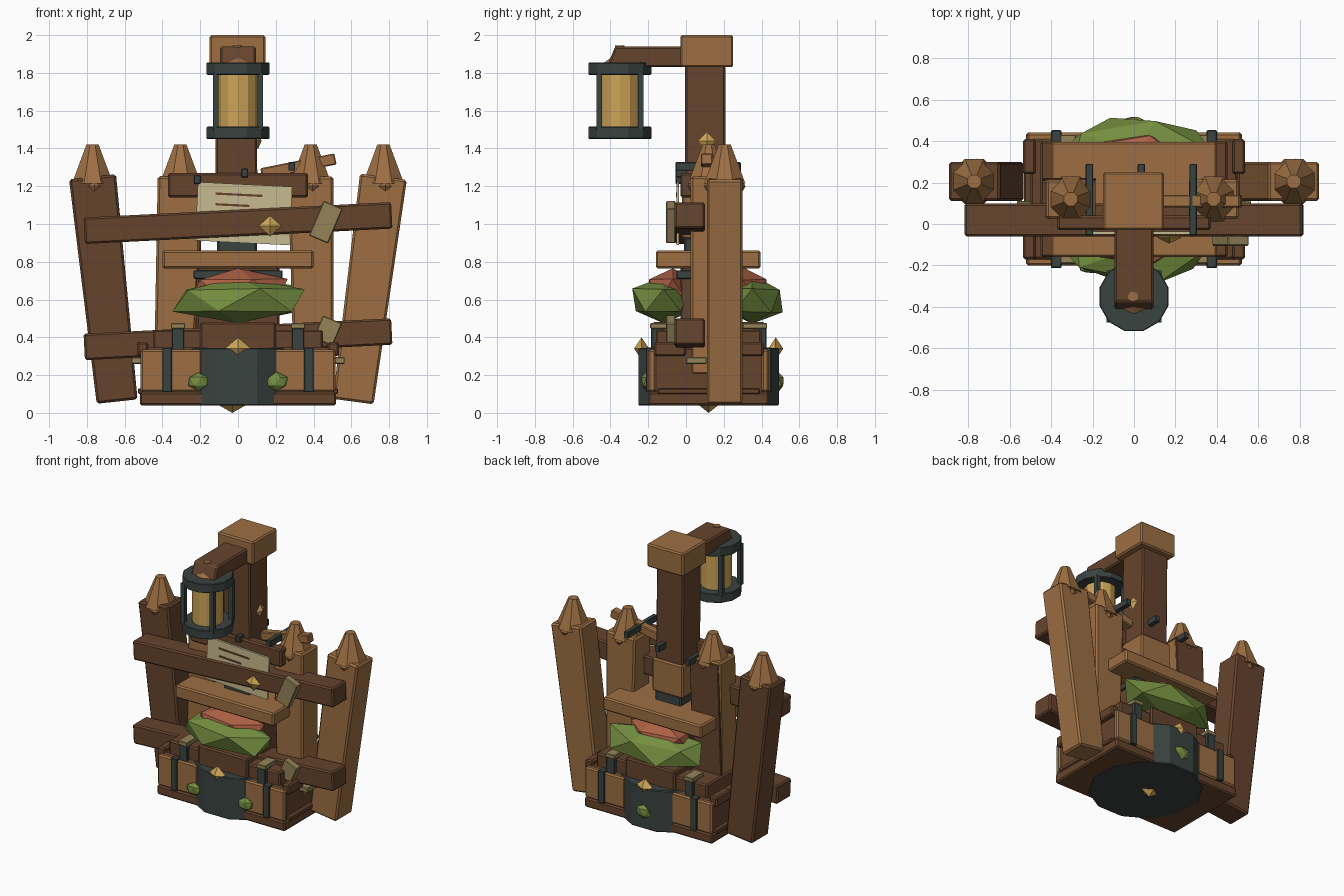
import bpy, bmesh, math, random
from mathutils import Matrix, Vector

if "Cube" in bpy.data.objects:
    bpy.data.objects.remove(bpy.data.objects["Cube"])

random.seed(4)


def mat(name, hexcol):
    m = bpy.data.materials.new(name)
    lin = []
    for i in (0, 2, 4):
        c = int(hexcol[i:i + 2], 16) / 255
        lin.append(c / 12.92 if c < 0.04 else ((c + 0.055) / 1.055) ** 2.4)
    m.diffuse_color = (*lin, 1)
    m.use_nodes = True
    m.node_tree.nodes["Principled BSDF"].inputs["Base Color"].default_value = m.diffuse_color
    return m


LIGHT = mat("light_wood", "9D6F43")
DARK = mat("dark_wood", "65442D")
METAL = mat("dark_metal", "3A4340")
GOLD = mat("amber", "CDA457")
GREEN = mat("leaf_green", "758F40")
CLAY = mat("clay_red", "AE6145")
PAPER = mat("parchment", "C9BB90")
STRAW = mat("straw", "958459")


def finish(name, bm, material, bevel=0.0):
    bmesh.ops.recalc_face_normals(bm, faces=bm.faces)
    me = bpy.data.meshes.new(name)
    bm.to_mesh(me)
    bm.free()
    me.materials.append(material)
    ob = bpy.data.objects.new(name, me)
    bpy.context.collection.objects.link(ob)
    if bevel:
        b = ob.modifiers.new("bevel", "BEVEL")
        b.width, b.segments = bevel, 1
    return ob


def box(name, x, y, z, material, tilt=0.0, bevel=0.01, taper=1.0):
    """Box from (min, max) ranges; tilt turns it about y, taper scales the bottom width."""
    bm = bmesh.new()
    bmesh.ops.create_cube(bm, size=1)
    for v in bm.verts:
        if v.co.z < 0:
            v.co.x *= taper
        v.co = Vector((v.co.x * (x[1] - x[0]), v.co.y * (y[1] - y[0]), v.co.z * (z[1] - z[0])))
    ob = finish(name, bm, material, bevel)
    ob.location = [(a + b) / 2 for a, b in (x, y, z)]
    ob.rotation_euler.y = tilt
    return ob


def cone(name, loc, r1, r2, h, sides, material, turn=0.0, bevel=0.0):
    """Upright cone or cylinder standing on loc."""
    bm = bmesh.new()
    bmesh.ops.create_cone(bm, cap_ends=True, segments=sides, radius1=r1, radius2=r2, depth=h,
                          matrix=Matrix.Translation((0, 0, h / 2)) @ Matrix.Rotation(turn, 4, "Z"))
    ob = finish(name, bm, material, bevel)
    ob.location = loc
    return ob


def blob(name, loc, size, material, jitter=0.12):
    """Faceted lump."""
    bm = bmesh.new()
    bmesh.ops.create_icosphere(bm, subdivisions=1 if jitter < 0.2 else 2, radius=1)
    for v in bm.verts:
        k = 1 + random.uniform(-jitter, jitter * 0.4)
        v.co = Vector([c * s * k for c, s in zip(v.co, size)])
    ob = finish(name, bm, material)
    ob.location = loc
    return ob


def gem(name, loc, size, material):
    """Eight-faced stud."""
    bm = bmesh.new()
    bmesh.ops.create_uvsphere(bm, u_segments=4, v_segments=2, radius=1)
    for v in bm.verts:
        v.co = Vector([c * s for c, s in zip(v.co, size)])
    ob = finish(name, bm, material)
    ob.location = loc
    return ob


# Leaning palisade posts with pointed tips: bottom x, top x, y, width, colour
posts = [("outer_left_post", -0.64, -0.77, 0.205, 0.25, DARK),
         ("outer_right_post", 0.61, 0.77, 0.205, 0.25, LIGHT),
         ("inner_left_post", -0.34, -0.305, 0.12, 0.24, LIGHT),
         ("inner_right_post", 0.40, 0.385, 0.12, 0.24, LIGHT)]
for name, xb, xt, y, w, m in posts:
    z0 = 0.06 if "outer" in name else 0.2
    mid, length = (xb + xt) / 2, math.hypot(xt - xb, 1.25 - z0)
    zm = (1.25 + z0) / 2
    box(name, (mid - w / 2, mid + w / 2), (y - 0.095, y + 0.095),
        (zm - length / 2, zm + length / 2), m, math.atan2(xt - xb, 1.25 - z0), 0.012, 0.87)
    cone(name + "_tip", (xt, y, 1.215), 0.118, 0.035, 0.205, 8, LIGHT, math.pi / 8)
    for s in (-1, 1):
        gem(name + "_chip", (xt + 0.01, y + s * 0.09, 1.20), (0.045, 0.02, 0.035), LIGHT)
# Dark backing board on the inner left post
box("inner_left_backing", (-0.43, -0.2), (0.205, 0.222), (0.25, 1.24), DARK, 0.033, 0.004)

# Crooked rails
box("upper_rail", (-0.815, 0.815), (-0.06, 0.1), (0.935, 1.075), DARK, -0.05)
box("lower_rail", (-0.815, 0.815), (-0.06, 0.1), (0.32, 0.46), DARK, -0.05)
box("upper_cloth", (0.41, 0.52), (-0.105, -0.055), (0.91, 1.11), STRAW, 0.4, 0.005)
box("lower_cloth", (0.42, 0.53), (-0.105, -0.055), (0.37, 0.50), STRAW, 0.4, 0.005)
gem("rail_stud", (0.17, -0.065, 0.99), (0.06, 0.03, 0.055), GOLD)

# Crate base
box("base_slab", (-0.52, 0.52), (-0.2, 0.44), (0.04, 0.11), DARK)
box("crate_core", (-0.50, 0.50), (-0.17, 0.41), (0.08, 0.345), DARK)
box("crate_top", (-0.45, 0.45), (-0.16, 0.40), (0.33, 0.44), DARK)
box("crate_middle", (-0.2, 0.2), (-0.18, 0.42), (0.33, 0.48), DARK)
cone("iron_drum", (0, 0.12, 0.038), 0.385, 0.385, 0.305, 12, METAL, math.pi / 12, 0.006)
for sx in (-1, 1):
    def xr(a, b):
        return tuple(sorted((sx * a, sx * b)))
    box("side_peg", xr(0.49, 0.565), (0.0, 0.11), (0.26, 0.295), STRAW, 0, 0.004)
    box("side_frame", xr(0.485, 0.53), (-0.15, 0.39), (0.10, 0.13), DARK, 0, 0.006)
    for front in (True, False):
        def yr(a, b):
            return (a, b) if front else (0.24 - b, 0.24 - a)
        box("crate_panel", xr(0.19, 0.515), yr(-0.2, -0.16), (0.11, 0.335), LIGHT)
        box("panel_strap", xr(0.35, 0.40), yr(-0.212, -0.15), (0.11, 0.345), METAL, 0, 0.004)
        box("buckle_strap", xr(0.285, 0.35), yr(-0.185, -0.12), (0.32, 0.45), METAL, 0, 0.004)
        box("buckle_cap", xr(0.28, 0.355), yr(-0.19, -0.06), (0.445, 0.475), STRAW, 0, 0.004)
        box("corner_block", xr(0.475, 0.535), yr(-0.17, 0.0), (0.30, 0.375), DARK)

# Studs and moss on the drum
for y in (-0.235, 0.475):
    gem("drum_stud", (0, y, 0.34), (0.07, 0.04, 0.06), GOLD)
gem("bottom_stud", (-0.03, 0.12, 0.04), (0.07, 0.05, 0.04), GOLD)
for x, y in ((-0.21, -0.21), (0.205, -0.21), (0.0, 0.49)):
    blob("moss", (x, y, 0.165), (0.065, 0.03, 0.052), GREEN)

# Core, foliage and lintel slab
box("inner_core", (-0.22, 0.22), (-0.03, 0.27), (0.4, 0.78), DARK)
box("core_band", (-0.235, 0.235), (-0.05, 0.29), (0.71, 0.755), METAL, 0, 0.004)
for y, s in ((-0.12, -1), (0.35, 1)):
    blob("clay_heap", (0.0, y - s * 0.05, 0.65), (0.29, 0.15, 0.13), CLAY)
    blob("leaf_heap", (0.0, y, 0.595), (0.40, 0.185, 0.135), GREEN)
box("lintel_slab", (-0.4, 0.4), (-0.16, 0.395), (0.765, 0.86), LIGHT)

# Central lamp post
box("post_collar", (-0.11, 0.1), (-0.01, 0.22), (0.85, 0.93), METAL)
box("post_sleeve", (-0.13, 0.12), (-0.02, 0.225), (0.92, 1.16), LIGHT)
box("lamp_post", (-0.12, 0.1), (-0.005, 0.208), (1.1, 1.86), DARK, -0.01)
box("post_cap", (-0.15, 0.145), (-0.03, 0.25), (1.83, 2.0), LIGHT)
gem("post_stud", (0.105, 0.11, 1.44), (0.02, 0.045, 0.045), GOLD)

# Notice board
box("notice_beam", (-0.37, 0.37), (-0.03, 0.04), (1.14, 1.27), DARK)
box("notice", (-0.22, 0.28), (-0.05, -0.036), (0.90, 1.21), PAPER, 0.05, 0)
for x0, x1, z in ((-0.12, 0.13, 1.155), (-0.12, 0.06, 1.10)):
    box("notice_line", (x0, x1), (-0.054, -0.046), (z - 0.006, z + 0.006), DARK, 0.05, 0)
for x, z in ((-0.215, 1.235), (0.035, 1.27), (0.285, 1.305)):
    box("top_strap", (x - 0.018, x + 0.018), (-0.055, 0.29), (z - 0.023, z + 0.023), METAL, 0, 0.004)
box("loose_peg", (0.12, 0.52), (0.08, 0.14), (1.275, 1.335), LIGHT, -0.2, 0.006)

# Lantern arm, its front top edge cut back
arm = box("lantern_arm", (-0.095, 0.095), (-0.42, 0.0), (1.83, 1.94), DARK)
for v in arm.data.vertices:
    if v.co.y < 0 and v.co.z > 0:
        v.co.y += 0.045
cone("arm_peg", (-0.005, -0.35, 1.925), 0.025, 0.025, 0.02, 8, LIGHT)

# Lantern
LY = -0.35
cone("lantern_base", (0, LY, 1.45), 0.172, 0.172, 0.065, 12, METAL, math.pi / 12, 0.004)
cone("lantern_lid", (0, LY, 1.79), 0.172, 0.172, 0.065, 12, METAL, math.pi / 12, 0.004)
cone("lantern_glass", (0, LY, 1.51), 0.105, 0.105, 0.285, 12, GOLD)
cone("lantern_knob", (0, LY, 1.85), 0.09, 0.02, 0.05, 8, LIGHT)
for sx in (-1, 1):
    for sy in (-1, 1):
        x, y = sx * 0.118, LY + sy * 0.11
        box("lantern_bar", (x - 0.015, x + 0.015), (y - 0.015, y + 0.015), (1.5, 1.8), METAL, 0, 0)
